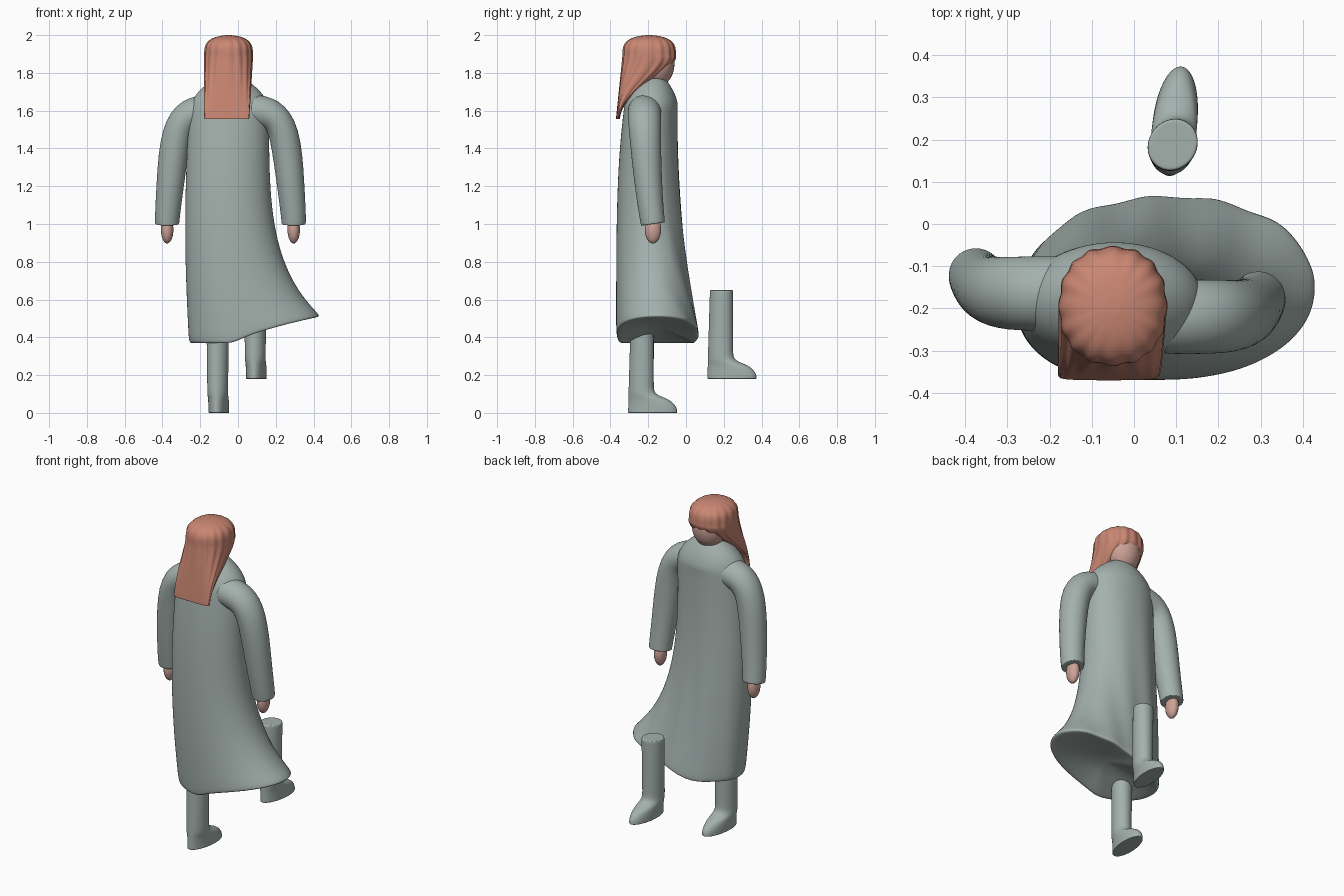
import bpy, bmesh
from math import sin, cos, pi, sqrt
from mathutils import Vector

if "Cube" in bpy.data.objects:
    bpy.data.objects.remove(bpy.data.objects["Cube"])


def material(name, rgb):
    mat = bpy.data.materials.new(name)
    mat.use_nodes = True
    mat.diffuse_color = (*rgb, 1)
    mat.node_tree.nodes["Principled BSDF"].inputs["Base Color"].default_value = (*rgb, 1)
    return mat


grey_cloth = material("grey cloth", (0.37, 0.44, 0.42))
auburn = material("auburn hair", (0.59, 0.24, 0.17))
skin = material("skin", (0.61, 0.36, 0.31))


def signed_power(value, exponent):
    return abs(value) ** exponent * (1 if value >= 0 else -1)


def oval(z, left, right, back, front, sides=32, squareness=2, ripple=0):
    """Level oval between four bounds, optionally squared or scalloped."""
    centre = Vector(((left + right) / 2, (back + front) / 2, z))
    points = []
    for i in range(sides):
        angle = 2 * pi * i / sides
        grow = 1 + ripple * (cos(16 * angle) - 1)
        x = signed_power(cos(angle), 2 / squareness) * (right - left) / 2
        y = signed_power(sin(angle), 2 / squareness) * (front - back) / 2
        points.append(centre + grow * Vector((x, y, 0)))
    return points


def middle(points):
    return sum(points, Vector()) / len(points)


def shrunk(points, factor):
    centre = middle(points)
    return [centre.lerp(p, factor) for p in points]


def loft(name, rings, mat, hollow=0):
    """Skin a stack of rings with softly rounded, closed ends."""
    rings = [shrunk(rings[0], 0.9), *rings, shrunk(rings[-1], 0.95)]
    sides = len(rings[0])
    bm = bmesh.new()
    rows = [[bm.verts.new(p) for p in ring] for ring in rings]
    for upper, lower in zip(rows, rows[1:]):
        for i in range(sides):
            j = (i + 1) % sides
            bm.faces.new((upper[i], upper[j], lower[j], lower[i]))
    for row, rise in ((rows[0], 0), (rows[-1], hollow)):
        hub = bm.verts.new(middle([v.co for v in row]) + Vector((0, 0, rise)))
        for i in range(sides):
            bm.faces.new((row[i], row[(i + 1) % sides], hub))
    bmesh.ops.recalc_face_normals(bm, faces=bm.faces)
    mesh = bpy.data.meshes.new(name)
    bm.to_mesh(mesh)
    bm.free()
    mesh.materials.append(mat)
    mesh.shade_smooth()
    part = bpy.data.objects.new(name, mesh)
    bpy.context.collection.objects.link(part)
    subdivision = part.modifiers.new("smooth", "SUBSURF")
    subdivision.levels = subdivision.render_levels = 2


def ball(name, location, scale, mat):
    bpy.ops.mesh.primitive_uv_sphere_add(segments=32, ring_count=20, location=location)
    part = bpy.context.object
    part.name = name
    part.scale = scale
    part.data.materials.append(mat)
    part.data.shade_smooth()


def tube(path, sides=20):
    """Round rings square to a path of (point, radius) pairs."""
    rings = []
    for i, (point, radius) in enumerate(path):
        before = path[max(i - 1, 0)][0]
        after = path[min(i + 1, len(path) - 1)][0]
        along = (after - before).normalized()
        across = Vector((0, 1, 0)).cross(along).normalized()
        other = along.cross(across)
        turns = [2 * pi * k / sides for k in range(sides)]
        rings.append([point + radius * (across * cos(a) + other * sin(a)) for a in turns])
    return rings


# Coat shoulders: an oval that draws in to the collar
coat = []
steps = 6
for i in range(steps):
    rise = 1 - i / steps
    spread = 1 - rise ** 2
    half_x = 0.08 + 0.13 * spread
    half_y = 0.06 + 0.085 * spread
    mid_y = -0.17 - 0.015 * spread
    coat.append(oval(1.6 + 0.17 * rise, -0.045 - half_x, -0.045 + half_x,
                     mid_y - half_y, mid_y + half_y, 48))

# Coat skirt: flares and lifts toward the wind-blown left side
steps = 14
for i in range(steps + 1):
    t = i / steps
    ring = oval(1.6 - 1.235 * t, -0.26 - 0.02 * sin(pi * t), 0.165 + 0.275 * t ** 3.5,
                -0.37 + 0.04 * (1 - t) ** 4, -0.045 + 0.115 * t ** 2, 48, 2.1)
    for p in ring:
        sweep = min(max((p.x + 0.02) / 0.46, 0), 1)
        p.z += 0.145 * t * sweep ** 0.7
        if p.y > -0.1:
            p.y += 0.006 * t * sin(40 * p.x)
    coat.append(ring)
loft("coat", coat, grey_cloth, hollow=0.04)

# Sleeves and hands hang either side of the body's centre line
arm_line = [(0.1, 1.6), (0.22, 1.59), (0.29, 1.5), (0.32, 1.2), (0.335, 1.03), (0.335, 1)]
for name, side, shoulder_y in (("right", -1, -0.165), ("left", 1, -0.22)):
    path = []
    for out, z in arm_line:
        drop = (1.6 - z) / 0.6
        point = Vector((side * out - 0.04, shoulder_y + 0.045 * drop ** 2, z))
        path.append((point, 0.09 - 0.025 * drop))
    loft(name + "_sleeve", tube(path), grey_cloth)
    cuff = path[-1][0]
    ball(name + "_hand", cuff - Vector((0, 0, 0.03)), (0.033, 0.043, 0.073), skin)

# Boots: a straight leg whose toe reaches out near the ground
boot_heights = [0.47, 0.44, 0.3, 0.15, 0.1, 0.08, 0.06, 0.03, 0.01, 0]
for name, place in (("left", (0.092, 0.19, 0.18)), ("right", (-0.107, -0.23, 0))):
    rings = []
    for z in boot_heights:
        half = 0.053 + 0.015 * z
        toe = 0.06 + 0.125 * max(0, 1 - (z / 0.1) ** 3)
        ring = oval(z, -half, half, 0.03 * z - 0.078, toe, 24)
        # turn the toe slightly outward
        rings.append([p + Vector((0.1 * p.y, 0, 0)) + Vector(place) for p in ring])
    loft(name + "_boot", rings, grey_cloth)

# Head
ball("head", (-0.05, -0.155, 1.85), (0.1, 0.094, 0.125), skin)

# Hair crown: scalloped dome
hair = []
brow = 1.88
steps = 8
for i in range(steps):
    height = cos(pi / 2 * (i + 0.5) / steps)
    size = sqrt(1 - height ** 4)
    hair.append(oval(brow + 0.12 * height, -0.05 - 0.13 * size, -0.05 + 0.13 * size,
                     -0.195 - 0.143 * size, -0.195 + 0.143 * size, 96, 2.2, 0.02 * size))

# Hair fall: the front sweeps back until only a flat lock is left
steps = 12
for i in range(steps + 1):
    s = i / steps
    front = -0.35 + 0.15 * (1 + cos(pi * s ** 0.8))
    hair.append(oval(brow - 0.325 * s, -0.18, 0.08 - 0.02 * s, -0.338 - 0.033 * s, front,
                     96, 2.3 + 1.2 * s, 0.02 - 0.01 * s))
loft("hair", hair, auburn)
